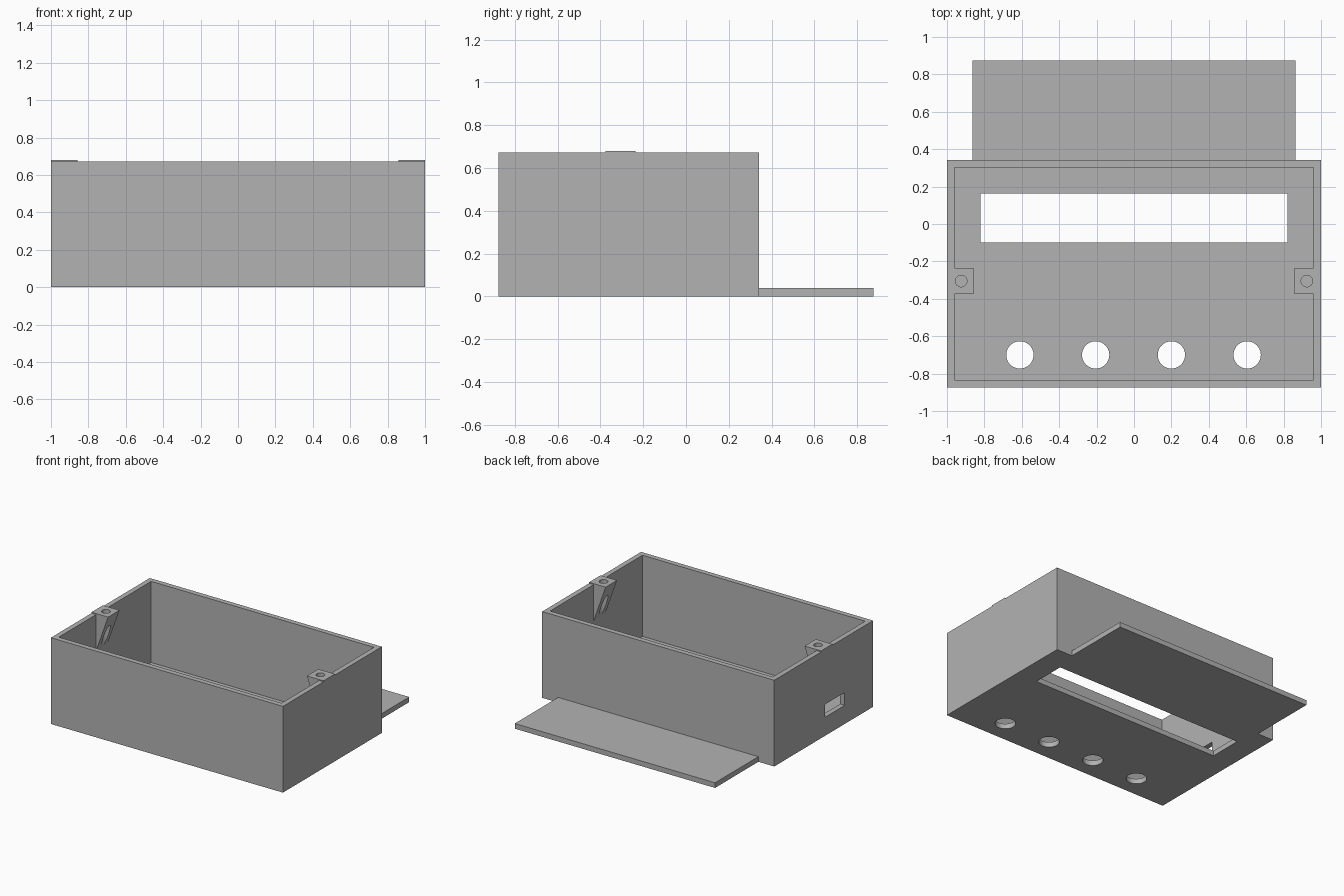
import bpy
import bmesh
from mathutils import Matrix, Vector

if "Cube" in bpy.data.objects:
    bpy.data.objects.remove(bpy.data.objects["Cube"], do_unlink=True)

# Single plastic colour
grey = bpy.data.materials.new("plain_grey")
grey.use_nodes = True
COLOUR = (0.45, 0.45, 0.45, 1)
grey.diffuse_color = COLOUR
grey.node_tree.nodes["Principled BSDF"].inputs["Base Color"].default_value = COLOUR

# Main dimensions
FRONT, BACK, TOP, WALL = -0.875, 0.342, 0.672, 0.04


def finish(name, bm):
    bmesh.ops.recalc_face_normals(bm, faces=bm.faces)
    mesh = bpy.data.meshes.new(name)
    bm.to_mesh(mesh)
    bm.free()
    mesh.materials.append(grey)
    obj = bpy.data.objects.new(name, mesh)
    bpy.context.collection.objects.link(obj)
    return obj


def block(name, low, high):
    low, high = Vector(low), Vector(high)
    bm = bmesh.new()
    bmesh.ops.create_cube(bm, size=1)
    bmesh.ops.scale(bm, vec=high - low, verts=bm.verts)
    bmesh.ops.translate(bm, vec=(low + high) / 2, verts=bm.verts)
    return finish(name, bm)


def rod(name, x, y, radius, low, high):
    bm = bmesh.new()
    bmesh.ops.create_cone(bm, cap_ends=True, segments=40, radius1=radius, radius2=radius,
                          depth=high - low, matrix=Matrix.Translation((x, y, (low + high) / 2)))
    return finish(name, bm)


def cut(target, cutter):
    """Subtract the cutter from the target, then discard the cutter."""
    cutter.hide_render = True
    mod = target.modifiers.new("cut", "BOOLEAN")
    mod.operation, mod.solver, mod.object = "DIFFERENCE", "EXACT", cutter
    bpy.context.view_layer.objects.active = target
    bpy.ops.object.modifier_apply(modifier=mod.name)
    bpy.data.objects.remove(cutter, do_unlink=True)


# Open tray-shaped case
case = block("case", (-1, FRONT, 0), (1, BACK, TOP))
cut(case, block("cavity_cutter", (WALL - 1, FRONT + WALL, WALL), (1 - WALL, BACK - WALL, 1)))

# Display window and row of knob holes in the floor
cut(case, block("window_cutter", (-0.82, -0.1, -0.1), (0.82, 0.162, 0.1)))
for i in range(4):
    cut(case, rod("knob_cutter", -0.61 + 0.405 * i, -0.7, 0.073, -0.1, 0.1))

# Cable port through the right wall
cut(case, block("port_cutter", (-1.1, -0.525, 0.145), (-0.9, -0.28, 0.245)))

# Flat plate behind the case, level with its floor
block("rear_plate", (-0.863, BACK, 0), (0.863, 0.875, WALL))

# Tapered screw bosses hooked over the side rims
profile = [(1, TOP), (1, 0.68), (0.857, 0.68), (0.96, 0.39), (0.96, TOP)]
for name, side in (("left_screw_boss", 1), ("right_screw_boss", -1)):
    bm = bmesh.new()
    face = bm.faces.new([bm.verts.new((side * x, -0.375, z)) for x, z in profile])
    extruded = bmesh.ops.extrude_face_region(bm, geom=[face])["geom"]
    moved = [v for v in extruded if isinstance(v, bmesh.types.BMVert)]
    bmesh.ops.translate(bm, vec=(0, 0.14, 0), verts=moved)
    boss = finish(name, bm)
    cut(boss, rod("screw_cutter", side * 0.924, -0.305, 0.031, 0.3, 0.8))
